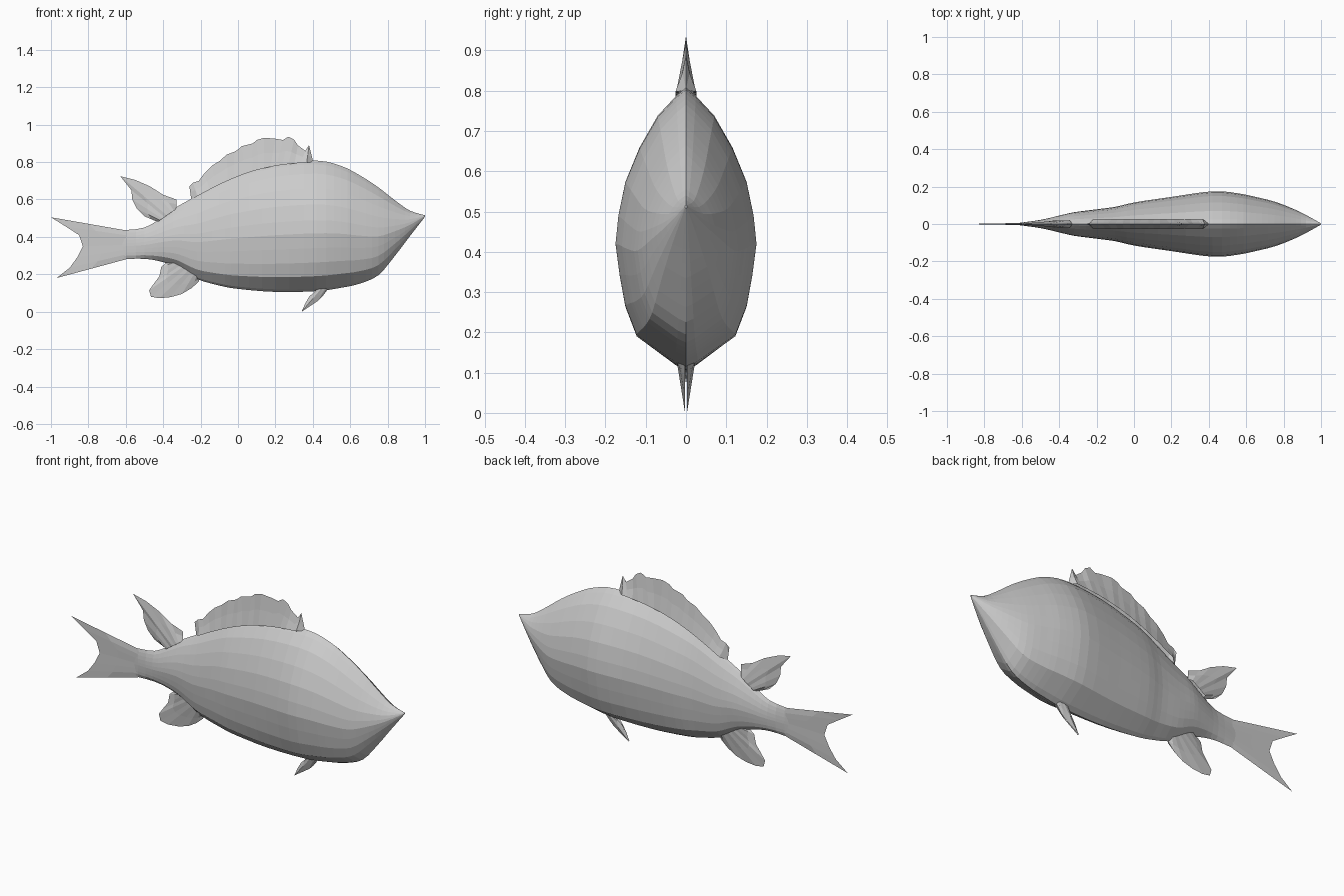
import bpy
import bmesh
import math

cube = bpy.data.objects.get("Cube")
if cube:
    bpy.data.objects.remove(cube, do_unlink=True)


def finish(name, bm):
    bmesh.ops.remove_doubles(bm, verts=bm.verts, dist=0.0002)
    bmesh.ops.recalc_face_normals(bm, faces=bm.faces)
    mesh = bpy.data.meshes.new(name)
    bm.to_mesh(mesh)
    bm.free()
    obj = bpy.data.objects.new(name, mesh)
    bpy.context.collection.objects.link(obj)
    return obj


def skin(bm, rows, closed):
    """Bridge consecutive rows of points with quads."""
    grid = [[bm.verts.new(p) for p in row] for row in rows]
    for a, b in zip(grid, grid[1:]):
        n = len(a)
        for i in range(n if closed else n - 1):
            j = (i + 1) % n
            bm.faces.new((a[i], a[j], b[j], b[i]))
    return grid


def spline(a, b, c, d, t):
    return tuple(0.5 * (2 * q + (r - p) * t + (2 * p - 5 * q + 4 * r - s) * t ** 2
                        + (3 * q - p - 3 * r + s) * t ** 3)
                 for p, q, r, s in zip(a, b, c, d))


# Body stations: x, back height, belly height, half width
STATIONS = [
    (-0.63, .435, .28, .004), (-0.5, .45, .283, .022), (-0.4, .51, .265, .045),
    (-0.32, .565, .235, .063), (-0.22, .62, .175, .076), (-0.1, .69, .14, .092),
    (0, .735, .122, .115), (.2, .79, .106, .145), (.42, .808, .11, .175),
    (.55, .78, .128, .165), (.65, .73, .15, .145), (.75, .665, .195, .12),
    (.84, .595, .3, .086), (.92, .54, .405, .048), (1, .516, .508, .003),
]
# Half section: share of half width, share of height
SECTION = [(0, 1), (.14, .97), (.4, .9), (.66, .786), (.86, .664), (.96, .543),
           (1, .443), (.94, .33), (.86, .22), (.7, .115), (.17, .02), (0, 0)]


def build_body():
    loop = SECTION + [(-u, v) for u, v in SECTION[-2:0:-1]]
    ends = [STATIONS[0]] + STATIONS + [STATIONS[-1]]
    stations = [spline(*ends[i:i + 4], k / 3)
                for i in range(len(ends) - 3) for k in range(3)]
    stations.append(STATIONS[-1])
    bm = bmesh.new()
    grid = skin(bm, [[(x, u * w, low + v * (top - low)) for u, v in loop]
                     for x, top, low, w in stations], True)
    bm.faces.new(grid[0])
    bm.faces.new(grid[-1])
    return finish("body", bm)


def build_fin(name, start, end, rim, thick, bow=0, lean=0):
    """Tapered fin from a base line (start to end) out to a sharp rim."""
    count = len(rim) - 1
    bm = bmesh.new()
    for side in (-1, 1):
        rows = []
        for out in (0, .5, 1):
            row = []
            for i, (rx, rz) in enumerate(rim):
                t = i / count
                bx = start[0] + (end[0] - start[0]) * t
                bz = start[1] + (end[1] - start[1]) * t + bow * math.sin(math.pi * t)
                ray = .7 if out == .5 and i % 2 else 1
                pinch = 0 if i in (0, count) else 1
                y = side * thick * (1 - out) * ray * pinch
                row.append((bx + (rx - bx) * out, y + lean * (1 - .85 * out),
                            bz + (rz - bz) * out))
            rows.append(row)
        skin(bm, rows, False)
    return finish(name, bm)


build_body()

build_fin("tail_fin", (-.6, .435), (-.6, .28),
          [(-1, .505), (-.92, .455), (-.85, .41), (-.83, .35),
           (-.86, .29), (-.9, .235), (-.97, .18)], .006)

build_fin("dorsal_fin", (-.25, .6), (.4, .8),
          [(-.26, .67), (-.24, .69), (-.21, .7), (-.18, .74), (-.14, .78), (-.1, .805),
           (-.06, .84), (-.02, .855), (0, .867), (.02, .885), (.08, .9), (.1, .918),
           (.14, .93), (.2, .925), (.24, .918), (.27, .936), (.3, .92), (.32, .89),
           (.36, .86), (.38, .89), (.4, .81)], .026, bow=.05)

build_fin("rear_dorsal_fin", (-.43, .48), (-.33, .55),
          [(-.5, .51), (-.54, .55), (-.565, .6), (-.57, .65), (-.63, .725),
           (-.55, .705), (-.47, .67), (-.4, .625), (-.33, .6)], .02)

build_fin("anal_fin", (-.2, .19), (-.36, .27),
          [(-.21, .16), (-.25, .125), (-.3, .095), (-.36, .078), (-.42, .072),
           (-.465, .08), (-.475, .115), (-.45, .15), (-.42, .19), (-.41, .24),
           (-.38, .265)], .02)

# Paired pelvic fins under the belly
for label, sign in (("left", 1), ("right", -1)):
    build_fin(label + "_pelvic_fin", (.49, .14), (.42, .13),
              [(.48, .12), (.45, .08), (.43, .06), (.39, .033), (.34, 0),
               (.36, .045), (.38, .08), (.42, .1), (.43, .12)], .008, lean=.016 * sign)
